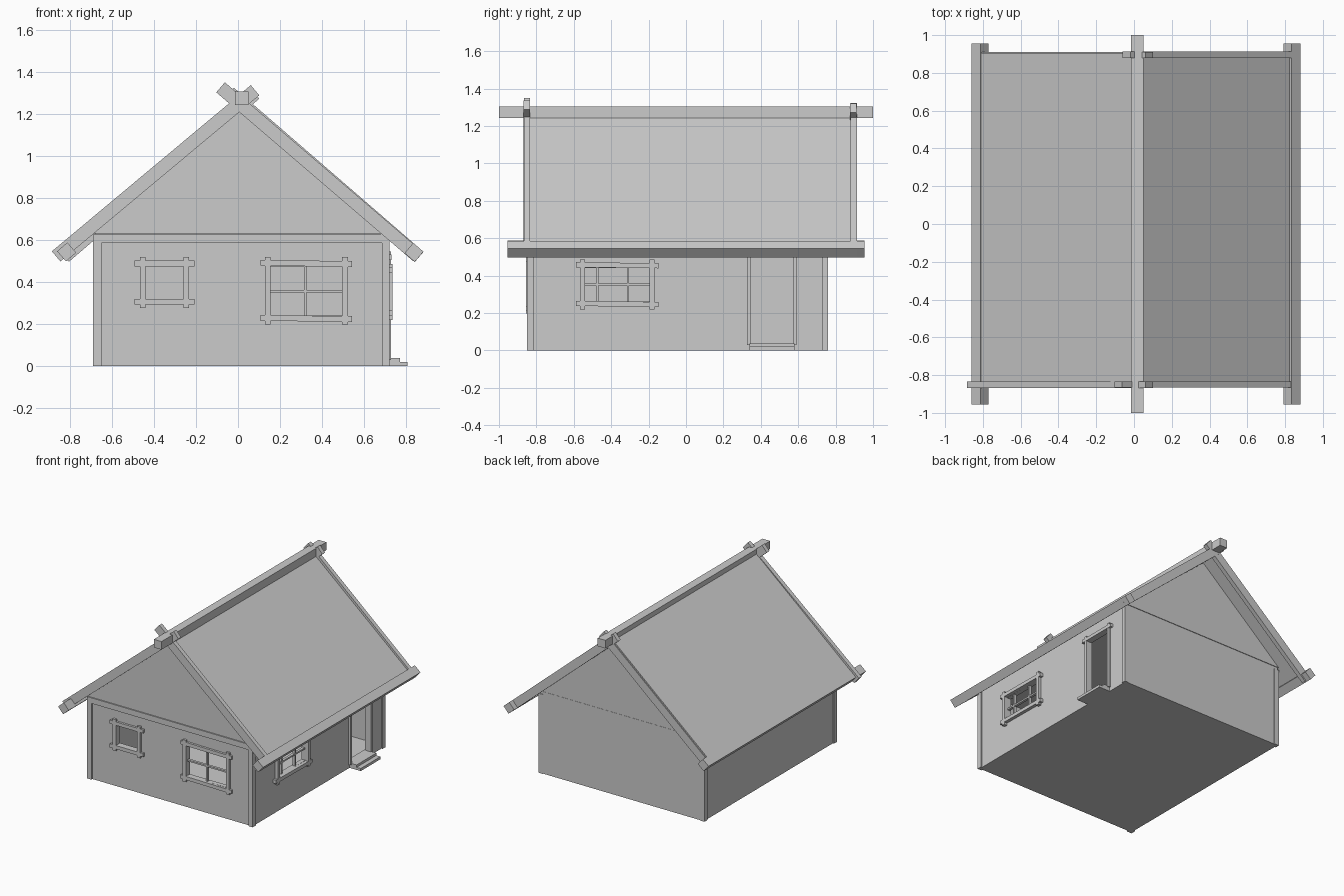
import bpy, bmesh, math
from mathutils import Vector

if "Cube" in bpy.data.objects:
    bpy.data.objects.remove(bpy.data.objects["Cube"])


def box(name, x, y, z, tilt=0, axis=1):
    """Box from (min, max) ranges, optionally tilted in degrees."""
    bm = bmesh.new()
    bmesh.ops.create_cube(bm, size=1)
    bmesh.ops.scale(bm, vec=(x[1] - x[0], y[1] - y[0], z[1] - z[0]), verts=bm.verts)
    me = bpy.data.meshes.new(name)
    bm.to_mesh(me)
    bm.free()
    ob = bpy.data.objects.new(name, me)
    ob.location = [(a + b) / 2 for a, b in (x, y, z)]
    ob.rotation_euler[axis] = math.radians(tilt)
    bpy.context.collection.objects.link(ob)
    return ob


def prism(name, pts, y0, y1):
    """Front-view (x, z) profile extruded along y."""
    bm = bmesh.new()
    face = bm.faces.new([bm.verts.new((px, y0, pz)) for px, pz in pts])
    res = bmesh.ops.extrude_face_region(bm, geom=[face])
    verts = [g for g in res["geom"] if isinstance(g, bmesh.types.BMVert)]
    bmesh.ops.translate(bm, vec=(0, y1 - y0, 0), verts=verts)
    bmesh.ops.recalc_face_normals(bm, faces=bm.faces)
    me = bpy.data.meshes.new(name)
    bm.to_mesh(me)
    bm.free()
    ob = bpy.data.objects.new(name, me)
    bpy.context.collection.objects.link(ob)
    return ob


def plank(name, a, b, width, y0, y1):
    """Sloping board along a front-view line."""
    a, b = Vector(a), Vector(b)
    d = (b - a).normalized() * width / 2
    n = Vector((-d.y, d.x))
    prism(name, [a - n, b - n, b + n, a + n], y0, y1)


def cut(target, x, y, z):
    cutter = box("cutter", x, y, z)
    cutter.hide_render = True
    mod = target.modifiers.new("cut", "BOOLEAN")
    mod.operation, mod.solver, mod.object = "DIFFERENCE", "EXACT", cutter
    bpy.context.view_layer.objects.active = target
    bpy.ops.object.modifier_apply(modifier=mod.name)
    bpy.data.objects.remove(cutter)


def front_piece(name, u, z, d=(-0.855, -0.825), tilt=0):
    return box(name, u, d, z, tilt, 1)


def side_piece(name, u, z, d=(0.69, 0.735), tilt=0):
    return box(name, d, u, z, tilt, 0)


def window(name, piece, u, z, over, bars_u, bars_z, bar_depth, tilt):
    """Frame of crossing sticks around opening u, z, plus glazing bars."""
    t, e = 0.027, 0.016
    for k, (a, b) in enumerate(((u[0] - t, u[0]), (u[1], u[1] + t))):
        piece(f"{name}_stile_{k}", (a, b), (z[0] - t - e, z[1] + t + e))
    for k, (a, b) in enumerate(((z[0] - t, z[0]), (z[1], z[1] + t))):
        piece(f"{name}_rail_{k}", (u[0] - t - over, u[1] + t + over), (a, b), tilt=tilt)
    for k, c in enumerate(bars_u):
        piece(f"{name}_bar_v{k}", (c - 0.006, c + 0.006), z, d=bar_depth)
    for k, c in enumerate(bars_z):
        piece(f"{name}_bar_h{k}", u, (c - 0.006, c + 0.006), d=bar_depth)


# Hollow house body with window and door openings
walls = box("walls", (-0.68, 0.71), (-0.838, 0.755), (0, 0.63))
cut(walls, (-0.645, 0.675), (-0.803, 0.72), (0.03, 0.6))
cut(walls, (-0.44, -0.26), (-0.9, -0.75), (0.32, 0.475))
cut(walls, (0.155, 0.495), (-0.9, -0.75), (0.24, 0.475))
cut(walls, (0.6, 0.8), (-0.54, -0.195), (0.262, 0.442))
cut(walls, (0.6, 0.8), (0.345, 0.575), (0.03, 0.51))

# Corner posts and front cross beam
for i, x in enumerate(((-0.69, -0.65), (0.685, 0.72))):
    for j, y in enumerate(((-0.85, -0.812), (0.727, 0.76))):
        box(f"corner_post_{i}{j}", x, y, (0, 0.585 if j == 0 else 0.61))
box("front_cross_beam", (-0.69, 0.72), (-0.85, -0.812), (0.585, 0.628))

# Gable triangles
for name, y0, y1 in (("front_gable", -0.848, -0.81), ("back_gable", 0.72, 0.757)):
    prism(name, [(-0.69, 0.632), (0.69, 0.632), (0, 1.232)], y0, y1)

# Roof panels
for name, s in (("roof_left", -1), ("roof_right", 1)):
    prism(name, [(0, 1.28), (s * 0.83, 0.57), (s * 0.83, 0.515), (0, 1.225)], -0.855, 0.905)

# Crossing verge boards
plank("verge_front_left", (-0.865, 0.522), (0.081, 1.312), 0.063, -0.868, -0.835)
plank("verge_front_right", (0.855, 0.522), (-0.083, 1.326), 0.063, -0.866, -0.833)
plank("verge_back_right", (0.862, 0.520), (-0.04, 1.300), 0.063, 0.880, 0.913)
plank("verge_back_left", (-0.825, 0.520), (0.081, 1.296), 0.063, 0.878, 0.911)

# Ridge and eave beams
box("ridge_beam", (-0.015, 0.05), (-1, 1), (1.243, 1.305))
for name, x, z, r in (("eave_beam_left", -0.815, 0.543, -41), ("eave_beam_right", 0.837, 0.541, 41)):
    box(name, (x - 0.032, x + 0.032), (-0.955, 0.955), (z - 0.032, z + 0.032), r, 1)

# Windows
window("small_window", front_piece, (-0.44, -0.26), (0.32, 0.475), 0.025, [], [], None, 0)
window("large_window", front_piece, (0.155, 0.495), (0.24, 0.475), 0.02,
       [0.32], [0.357], (-0.835, -0.815), 0.7)
window("side_window", side_piece, (-0.54, -0.195), (0.262, 0.442), 0.02,
       [-0.475, -0.31], [0.352], (0.685, 0.705), -0.7)

# Door frame and steps
for k, y in enumerate(((0.325, 0.347), (0.573, 0.592))):
    side_piece(f"door_stile_{k}", y, (0.03, 0.545), d=(0.69, 0.728))
side_piece("door_lintel", (0.30, 0.615), (0.505, 0.53), d=(0.69, 0.73))
box("upper_step", (0.67, 0.77), (0.34, 0.58), (0, 0.038))
box("lower_step", (0.70, 0.805), (0.34, 0.58), (0, 0.02))
